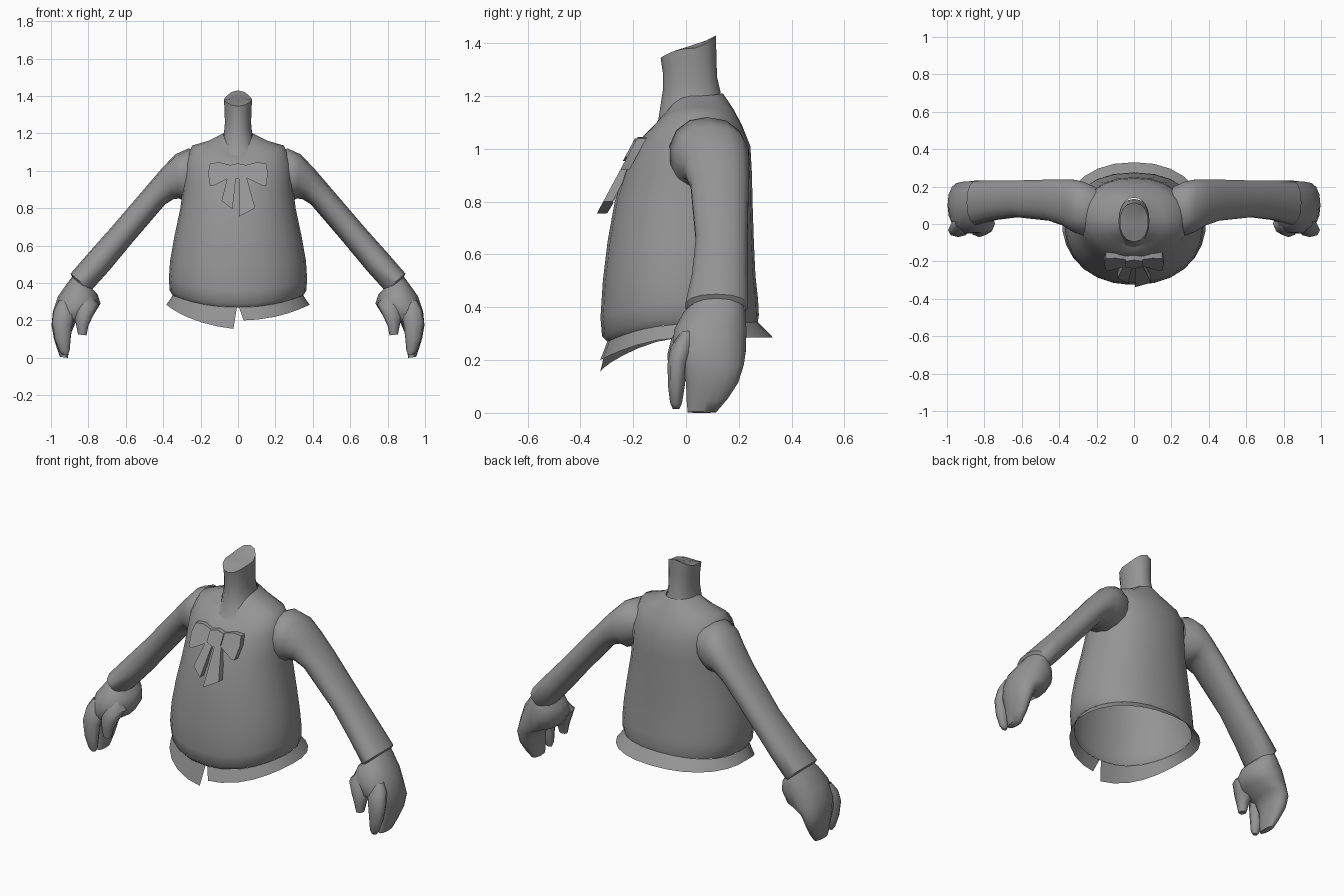
import bpy, bmesh, math
from mathutils import Vector

if "Cube" in bpy.data.objects:
    bpy.data.objects.remove(bpy.data.objects["Cube"])

grey = bpy.data.materials.new("soft grey")
grey.diffuse_color = (0.3, 0.3, 0.3, 1)
grey.use_nodes = True
grey.node_tree.nodes["Principled BSDF"].inputs["Base Color"].default_value = grey.diffuse_color


def finish(name, bm, angle=40):
    bmesh.ops.recalc_face_normals(bm, faces=bm.faces)
    me = bpy.data.meshes.new(name)
    bm.to_mesh(me)
    bm.free()
    me.materials.append(grey)
    ob = bpy.data.objects.new(name, me)
    bpy.context.collection.objects.link(ob)
    bpy.context.view_layer.objects.active = ob
    ob.select_set(True)
    bpy.ops.object.shade_smooth_by_angle(angle=math.radians(angle))
    ob.select_set(False)
    return ob


def loft(bm, rings, closed=True, cap_start=False, cap_end=False):
    vs = [[bm.verts.new(p) for p in r] for r in rings]
    n = len(vs[0])
    for a, b in zip(vs, vs[1:]):
        for i in range(n if closed else n - 1):
            j = (i + 1) % n
            bm.faces.new((a[i], a[j], b[j], b[i]))
    if cap_start:
        bm.faces.new(vs[0])
    if cap_end:
        bm.faces.new(vs[-1])


def spow(v, e):
    return math.copysign(abs(v) ** e, v)


def body_point(t, hw, yf, yb, zf, zs, zb, e=0.9):
    """Point of a level ring; t = 0 is the front middle, going towards +x."""
    cy, hy = (yf + yb) / 2, (yb - yf) / 2
    c = -math.cos(t)
    z = zs + (zb - zs) * c * c if c > 0 else zs + (zf - zs) * c * c
    return (hw * spow(math.sin(t), e), cy + hy * spow(c, e if c > 0 else 1), z)


def body_ring(*a, n=24):
    return [body_point(2 * math.pi * i / n, *a) for i in range(n)]


# Torso: half width, front y, back y, then front, side and back heights
waist = (.350, -.298, .272, .27, .335, .345)
bm = bmesh.new()
loft(bm, [body_ring(*r) for r in (
    waist,
    (.365, -.318, .276, .29, .36, .37),
    (.370, -.324, .273, .36, .42, .43),
    (.363, -.315, .263, .50, .52, .52),
    (.340, -.297, .257, .65, .65, .65),
    (.308, -.270, .252, .80, .80, .80),
    (.294, -.238, .250, .90, .92, .90),
    (.287, -.203, .244, .99, 1.04, 1.01),
    (.245, -.160, .212, 1.05, 1.135, 1.09),
    (.160, -.135, .180, 1.075, 1.16, 1.15),
    (.080, -.110, .140, 1.085, 1.20, 1.21))])
finish("torso", bm, 50)

# Shirt hem: flared strip split at the front, one corner hanging lower
bm = bmesh.new()
top, low = [], []
for i in range(27):
    f = i / 26
    t = .01 + f * (2 * math.pi - .02)
    top.append(body_point(t, *waist))
    x, y, z = body_point(t, .385, -.325, .33, .2, .285, .285)
    low.append((x, y, z - .045 * max(0, (f - .78) / .22)))
low[0] = (.03, low[0][1], low[0][2])
low[-1] = (-.025, low[-1][1], low[-1][2])
loft(bm, [top, low], closed=False)
finish("shirt_hem", bm)

# Neck: slanted, closed top
bm = bmesh.new()
loft(bm, [body_ring(*r, n=14) for r in (
    (.105, -.140, .135, 1.055, 1.13, 1.17),
    (.078, -.105, .130, 1.11, 1.19, 1.22),
    (.072, -.088, .118, 1.22, 1.25, 1.27),
    (.073, -.088, .115, 1.29, 1.32, 1.34),
    (.077, -.096, .114, 1.345, 1.38, 1.43),
    (.045, -.055, .075, 1.36, 1.385, 1.41))], cap_end=True)
finish("neck", bm, 50)


def arm_ring(side, top, bot, y0, y1, n=14):
    """Ring between an upper and a lower outline point, spanning y0 to y1."""
    t, b = Vector((top[0], 0, top[1])), Vector((bot[0], 0, bot[1]))
    out = []
    for i in range(n):
        a = 2 * math.pi * i / n
        p = (t + b) / 2 + (t - b) / 2 * spow(math.cos(a), .9)
        out.append((side * p.x, (y0 + y1) / 2 + (y1 - y0) / 2 * spow(math.sin(a), .9), p.z))
    return out


sleeve = (
    ((.20, 1.09), (.22, .88), -.02, .20),
    ((.265, 1.12), (.28, .835), -.065, .23),
    ((.335, 1.088), (.315, .852), -.045, .24),
    ((.405, 1.015), (.345, .848), -.01, .24),
    ((.495, .91), (.39, .82), .015, .24),
    ((.675, .70), (.57, .61), .035, .235),
    ((.80, .56), (.69, .465), .02, .235),
    ((.895, .45), (.785, .36), -.005, .235),
    ((.885, .43), (.79, .35), .008, .225))
palm = (
    ((.875, .45), (.785, .375), .03, .215),
    ((.908, .405), (.752, .342), -.012, .228),
    ((.962, .33), (.735, .29), -.048, .232),
    ((.99, .245), (.775, .225), -.055, .23),
    ((.997, .175), (.865, .195), -.02, .222),
    ((.985, .105), (.893, .13), -.002, .20),
    ((.968, .05), (.90, .06), 0, .16),
    ((.952, .005), (.91, .0), .005, .115))
index_finger = (
    ((.955, .31), (.89, .30), -.02, .03),
    ((.985, .255), (.87, .245), -.058, .03),
    ((.995, .19), (.885, .18), -.07, .005),
    ((.98, .10), (.895, .10), -.068, -.005),
    ((.955, .035), (.90, .04), -.06, -.015),
    ((.94, .015), (.91, .015), -.05, -.025))
thumb = (
    ((.86, .34), (.78, .33), -.02, .06),
    ((.88, .28), (.742, .285), -.055, .06),
    ((.875, .22), (.775, .225), -.07, .03),
    ((.864, .17), (.80, .17), -.068, -.002),
    ((.855, .125), (.81, .12), -.06, -.015))

for side, label in ((1, "left"), (-1, "right")):
    for part, rings, cap in (("sleeve", sleeve, False), ("hand", palm, True),
                             ("index_finger", index_finger, True), ("thumb", thumb, True)):
        bm = bmesh.new()
        n = 14 if part in ("sleeve", "hand") else 8
        loft(bm, [arm_ring(side, *r, n=n) for r in rings], cap_end=cap)
        finish(f"{label}_{part}", bm, 60)


# Bow: slanted plates that follow the chest, each with a raised rim
def bow_plate(name, pts, rim=False, lift=0.0):
    bm = bmesh.new()
    front = [bm.verts.new((x, -.188 - lift - (1.035 - z) * .535, z)) for x, z in pts]
    face = bm.faces.new(front)
    back = bmesh.ops.extrude_face_region(bm, geom=[face])["geom"]
    for v in back:
        if isinstance(v, bmesh.types.BMVert):
            v.co.y += .035 + lift
    if rim:
        bmesh.ops.recalc_face_normals(bm, faces=bm.faces)
        f = min(bm.faces, key=lambda q: q.calc_center_median().y)
        bmesh.ops.inset_region(bm, faces=[f], thickness=.012)
        for v in f.verts:
            v.co.y += .014
    finish(name, bm, 25)


for s, label in ((1, "left"), (-1, "right")):
    loop = [(.04, 1.03), (.10, 1.045), (.15, 1.04), (.16, .99), (.15, .92), (.13, .92), (.04, .965)]
    bow_plate(f"bow_loop_{label}", [(s * x, z) for x, z in loop], True)
bow_plate("bow_knot", [(-.045, 1.03), (0, 1.04), (.045, 1.03), (.045, .97), (0, .955), (-.045, .97)], lift=.008)
bow_plate("bow_tail_right", [(-.055, .97), (-.01, .97), (-.03, .795), (-.088, .84)], True)
bow_plate("bow_tail_left", [(.005, .97), (.045, .97), (.092, .80), (.005, .755)], True)
